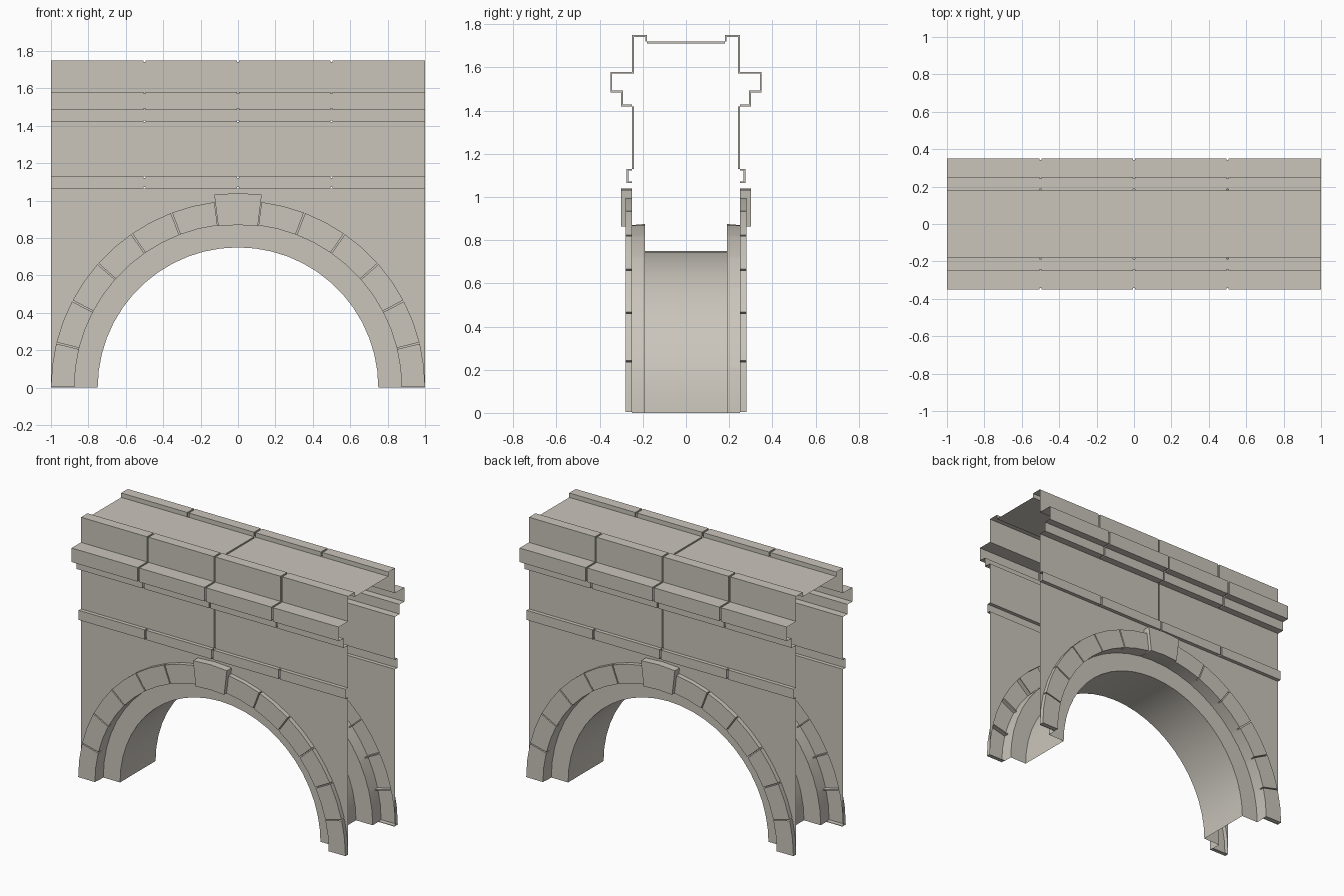
import bpy, bmesh, math

if "Cube" in bpy.data.objects:
    bpy.data.objects.remove(bpy.data.objects["Cube"])

stone = bpy.data.materials.new("pale_stone")
stone.diffuse_color = (0.59, 0.56, 0.50, 1)
stone.use_nodes = True
stone.node_tree.nodes["Principled BSDF"].inputs["Base Color"].default_value = stone.diffuse_color


def loft(name, rings, mirror_x=False, flip=False):
    """Skin a list of point rings into an open sheet, mirrored front to back."""
    bm = bmesh.new()
    rows = [[bm.verts.new(p) for p in ring] for ring in rings]
    for a, b in zip(rows, rows[1:]):
        for i in range(len(a) - 1):
            q = [a[i], a[i + 1], b[i + 1], b[i]]
            bm.faces.new(q[::-1] if flip else q)
    bmesh.ops.remove_doubles(bm, verts=bm.verts, dist=0.0001)
    bmesh.ops.dissolve_degenerate(bm, edges=bm.edges, dist=0.0001)
    me = bpy.data.meshes.new(name)
    bm.to_mesh(me)
    bm.free()
    me.shade_smooth()
    me.set_sharp_from_angle(angle=math.radians(30))
    me.materials.append(stone)
    ob = bpy.data.objects.new(name, me)
    bpy.context.collection.objects.link(ob)
    m = ob.modifiers.new("mirror", 'MIRROR')
    m.use_axis = (mirror_x, True, False)
    return ob


def inset(profile, d):
    """Offset a right-angled (y, z) profile towards the inside."""
    normals = []
    for (y0, z0), (y1, z1) in zip(profile, profile[1:]):
        l = math.hypot(y1 - y0, z1 - z0)
        normals.append(((z1 - z0) / l, -(y1 - y0) / l))
    out = []
    for i, (y, z) in enumerate(profile):
        near = normals[max(i - 1, 0):i + 1]
        out.append((y + d * sum(n[0] for n in near), z + d * sum(n[1] for n in near)))
    return out


def course(name, profile, joints, gap=0.006, depth=0.008):
    """Straight masonry course along x with sunken joints."""
    low = inset(profile, depth)
    sections = [(-1, profile)]
    for j in joints:
        sections += [(j - gap, profile), (j - gap, low), (j + gap, low), (j + gap, profile)]
    sections.append((1, profile))
    return loft(name, [[(x, y, z) for y, z in p] for x, p in sections], flip=True)


# Deck, parapet with cornice, upper wall and string course
course("deck", [(0, 1.72), (0.18, 1.72)], [0])
course("parapet_cornice",
       [(0.18, 1.72), (0.18, 1.75), (0.25, 1.75), (0.25, 1.58), (0.35, 1.58),
        (0.35, 1.485), (0.30, 1.485), (0.30, 1.42), (0.25, 1.42)], [-0.5, 0, 0.5])
course("upper_wall", [(0.25, 1.42), (0.25, 1.13)], [0])
course("string_course", [(0.25, 1.13), (0.275, 1.13), (0.275, 1.065), (0.25, 1.065)],
       [-0.5, 0, 0.5])


def at(r, y, a):
    return (r * math.cos(a), y, r * math.sin(a))


# Arch stones: six blocks each side and a raised keystone, with open joints
BLOCK = [(1.0, 0.25), (1.0, 0.28), (0.875, 0.28), (0.875, 0.25), (0.875, 0.19), (0.75, 0.19)]
JOINT = [(1.0, 0.25), (1.0, 0.25), (0.875, 0.25), (0.875, 0.25), (0.875, 0.19), (0.75, 0.19)]
KEY = [(1.04, 0.25), (1.04, 0.30), (0.87, 0.30), (0.87, 0.25), (0.875, 0.19), (0.75, 0.19)]
key_angle = math.radians(83)
step = key_angle / 6
g = 0.004
stations = []
for k in range(6):
    a0, a1 = k * step, (k + 1) * step
    stations += [(a0, JOINT), (a0 + g, JOINT), (a0 + g, BLOCK), ((a0 + a1) / 2, BLOCK),
                 (a1 - g, BLOCK), (a1 - g, JOINT), (a1, JOINT)]
stations += [(key_angle, KEY), (math.pi / 2, KEY)]
loft("arch_stones", [[at(r, y, a) for r, y in sec] for a, sec in stations], mirror_x=True)

# Spandrel wall between the arch and the string course
arc = [k * step / 2 for k in range(13)] + [math.pi / 2]
loft("spandrel_wall",
     [[(math.cos(a), 0.25, 1.065), at(1.0, 0.25, a)] for a in arc], mirror_x=True)

# Barrel vault under the arch
loft("barrel_vault", [[at(0.75, 0.19, a), at(0.75, 0, a)] for a in arc], mirror_x=True)
